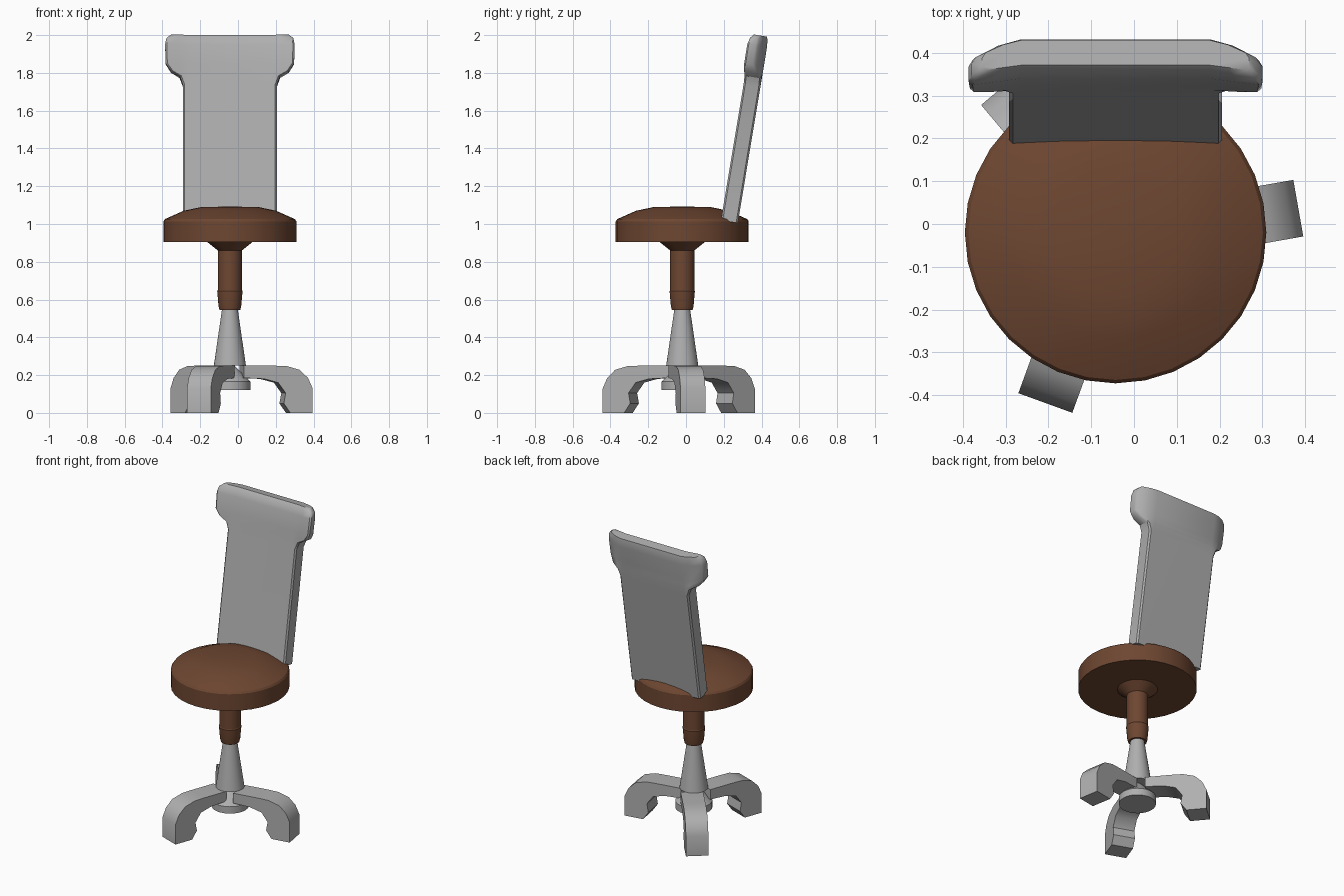
import bpy, bmesh
from math import sin, cos, pi, radians

if "Cube" in bpy.data.objects:
    bpy.data.objects.remove(bpy.data.objects["Cube"])

CX, CY = -0.043, -0.02   # swivel axis


def material(name, rgb):
    m = bpy.data.materials.new(name)
    m.diffuse_color = (*rgb, 1)
    m.use_nodes = True
    m.node_tree.nodes["Principled BSDF"].inputs["Base Color"].default_value = m.diffuse_color
    return m


brown = material("brown", (0.155, 0.062, 0.031))
grey = material("grey", (0.43, 0.43, 0.43))


def finish(name, bm, mat=grey, angle=35):
    bmesh.ops.recalc_face_normals(bm, faces=bm.faces)
    me = bpy.data.meshes.new(name)
    bm.to_mesh(me)
    bm.free()
    ob = bpy.data.objects.new(name, me)
    bpy.context.collection.objects.link(ob)
    me.materials.append(mat)
    bpy.ops.object.select_all(action='DESELECT')
    ob.select_set(True)
    bpy.context.view_layer.objects.active = ob
    bpy.ops.object.shade_smooth_by_angle(angle=radians(angle))
    return ob


def loft(rings):
    """Skin closed rings of equal length and cap both ends."""
    bm = bmesh.new()
    vs = [[bm.verts.new(p) for p in ring] for ring in rings]
    n = len(vs[0])
    for a, b in zip(vs, vs[1:]):
        for i in range(n):
            j = (i + 1) % n
            bm.faces.new((a[i], a[j], b[j], b[i]))
    bm.faces.new(vs[0])
    bm.faces.new(vs[-1])
    return bm


def lathe(name, profile, mat=grey, sides=32):
    rings = [[(CX + r * cos(2 * pi * i / sides), CY + r * sin(2 * pi * i / sides), z)
              for i in range(sides)] for r, z in profile]
    return finish(name, loft(rings), mat, 30)


# round seat and its stem
lathe("seat", [(0.352, 0.905), (0.352, 1.014), (0.344, 1.026), (0.245, 1.07), (0.15, 1.09),
               (0.02, 1.092)], brown)
lathe("seat_stem", [(0.055, 0.545), (0.06, 0.565), (0.067, 0.645), (0.064, 0.65),
                    (0.064, 0.86), (0.12, 0.905)], brown)

# grey column and foot of the column
lathe("column", [(0.085, 0.25), (0.04, 0.56)])
lathe("column_foot", [(0.11, 0.12), (0.11, 0.165), (0.025, 0.25)])

# three curved legs, extruded from a side profile
LEG = [(0.43, 0), (0.43, 0.13), (0.405, 0.185), (0.36, 0.228), (0.29, 0.248), (0.22, 0.25),
       (0.06, 0.25), (0.06, 0.185), (0.17, 0.18), (0.245, 0.16), (0.285, 0.105), (0.275, 0.05),
       (0.31, 0)]
for k, deg in enumerate((10, 130, 250)):
    c, s = cos(radians(deg)), sin(radians(deg))
    rings = [[(CX + r * c - t * s, CY + r * s + t * c, z) for r, z in LEG]
             for t in (-0.085, 0.049)]
    finish(f"leg_{k + 1}", loft(rings), angle=40)

# leaning backrest: rows of (height, half width, wing curl, front inset)
ROWS = [(1.02, 0.249, 0, 0), (1.74, 0.249, 0, 0), (1.785, 0.266, 0.4, 0), (1.81, 0.312, 0.8, 0),
        (1.85, 0.34, 1, 0), (1.95, 0.343, 1, 0), (1.985, 0.336, 1, 0.008),
        (2.005, 0.312, 1, 0.022)]
LEAN, THICK, CH = 0.166, 0.089, 0.009


def back_ring(z0, hw, curl, inset):
    e = hw - CH

    def depth(x):
        s = max(0, (x - 0.22) / 0.12) * curl
        return inset - 0.016 * s, THICK - inset * 0.4 - 0.05 * s ** 1.5

    xs = [0.22, 0.22 + (e - 0.22) * 0.5, e]
    f, b = depth(hw)
    half = ([(x, depth(x)[0]) for x in xs] + [(hw, f + CH), (hw, b - CH)]
            + [(x, depth(x)[1]) for x in reversed(xs)])
    ring = half + [(-x, d) for x, d in reversed(half)]
    return [(CX + x, 0.187 + LEAN * (z0 - 1.03) + d, z0 - LEAN * d) for x, d in ring]


finish("backrest", loft([back_ring(*r) for r in ROWS]), angle=40)
